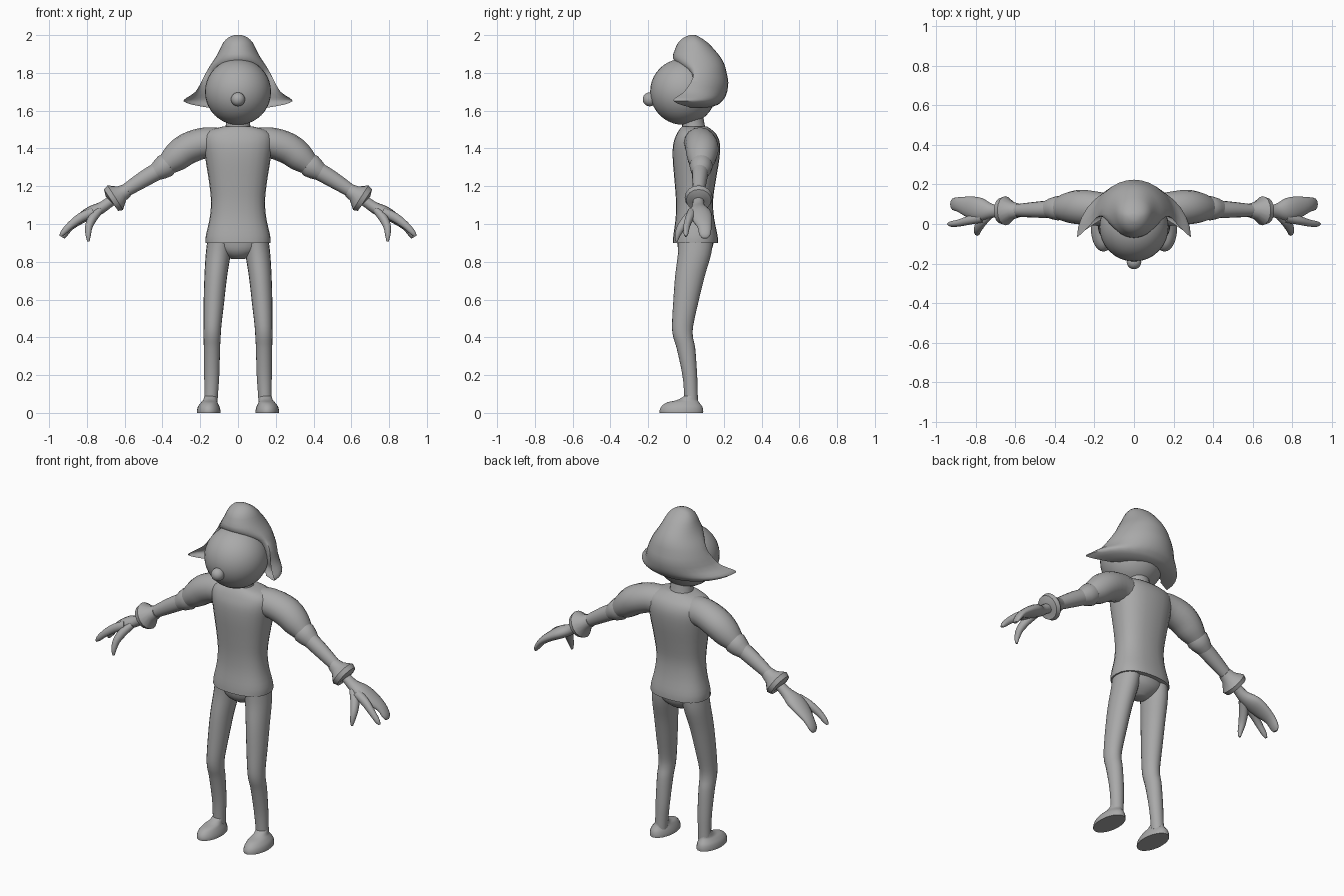
import bpy, bmesh, math
from mathutils import Vector

GREY = bpy.data.materials.new("plain grey")
GREY.diffuse_color = (0.4, 0.4, 0.4, 1)


def finish(obj, mirror=False, angle=50):
    obj.data.materials.append(GREY)
    bpy.ops.object.select_all(action='DESELECT')
    obj.select_set(True)
    bpy.context.view_layer.objects.active = obj
    bpy.ops.object.shade_smooth_by_angle(angle=math.radians(angle))
    if mirror:
        obj.modifiers.new("mirror", 'MIRROR')
    return obj


def smooth_rows(rows, n):
    """Catmull-Rom interpolation through rows of numbers."""
    out = []
    for i in range(len(rows) - 1):
        p0, p1 = rows[max(i - 1, 0)], rows[i]
        p2, p3 = rows[i + 1], rows[min(i + 2, len(rows) - 1)]
        for k in range(n):
            t = k / n
            out.append([0.5 * (2 * b + (c - a) * t + (2 * a - 5 * b + 4 * c - d) * t * t
                               + (3 * b - a - 3 * c + d) * t ** 3)
                        for a, b, c, d in zip(p0, p1, p2, p3)])
    return out + [list(rows[-1])]


def skin(name, rings, mirror=False, angle=50):
    """Bridge closed rings of points and cap both ends."""
    bm = bmesh.new()
    vs = [[bm.verts.new(p) for p in r] for r in rings]
    n = len(vs[0])
    for a, b in zip(vs, vs[1:]):
        for i in range(n):
            j = (i + 1) % n
            bm.faces.new((a[i], a[j], b[j], b[i]))
    bm.faces.new(vs[0][::-1])
    bm.faces.new(vs[-1])
    bmesh.ops.recalc_face_normals(bm, faces=bm.faces)
    me = bpy.data.meshes.new(name)
    bm.to_mesh(me)
    bm.free()
    obj = bpy.data.objects.new(name, me)
    bpy.context.collection.objects.link(obj)
    return finish(obj, mirror, angle)


def stack(name, rows, mirror=False, power=2.0, segs=24, n=3):
    """Horizontal oval rings: x, y, z, x radius, y radius."""
    rings = []
    for x, y, z, rx, ry in smooth_rows(rows, n):
        ring = []
        for k in range(segs):
            c, s = math.cos(k * math.tau / segs), math.sin(k * math.tau / segs)
            ring.append((x + rx * math.copysign(abs(c) ** (2 / power), c),
                         y + ry * math.copysign(abs(s) ** (2 / power), s), z))
        rings.append(ring)
    return skin(name, rings, mirror)


def limb(name, rows, segs=16, n=3):
    """Mirrored tube along a path: x, y, z, height radius, depth radius."""
    rows = smooth_rows(rows, n)
    pts = [Vector(r[:3]) for r in rows]
    rings = []
    for i, (p, r) in enumerate(zip(pts, rows)):
        t = (pts[min(i + 1, len(pts) - 1)] - pts[max(i - 1, 0)]).normalized()
        up = Vector((0, 1, 0)).cross(t).normalized()
        side = t.cross(up)
        rings.append([p + up * r[3] * math.cos(k * math.tau / segs)
                      + side * r[4] * math.sin(k * math.tau / segs) for k in range(segs)])
    return skin(name, rings, True)


def ball(name, loc, r, segs, rows):
    bpy.ops.mesh.primitive_uv_sphere_add(segments=segs, ring_count=rows, radius=r, location=loc)
    obj = bpy.context.object
    obj.name = name
    return finish(obj)


# Head, nose and neck
ball("head", (0, -0.015, 1.70), 0.175, 32, 20)
ball("nose", (0, -0.192, 1.66), 0.037, 20, 12)
stack("neck", [(0, .045, 1.47, .075, .07), (0, .04, 1.52, .065, .06), (0, .03, 1.58, .065, .06)])

# Swept cap: crescent rings of z, half width, tip y, back y, front y
cap_rows = [(1.618, .17, .02, .13, .07), (1.632, .245, -.03, .17, .075),
            (1.65, .288, -.065, .19, .08), (1.668, .272, -.055, .205, .08),
            (1.70, .225, -.01, .218, .07), (1.75, .196, .025, .224, .05),
            (1.80, .170, .045, .215, .02), (1.84, .147, .05, .205, -.04),
            (1.88, .12, .05, .185, -.07), (1.92, .098, .05, .153, -.06),
            (1.96, .078, .045, .115, -.042), (1.988, .05, .04, .075, -.01),
            (2.0, .018, .035, .05, .02)]
cap_rings = []
for z, w, tip, back, front in smooth_rows(cap_rows, 2):
    ring = []
    for k in range(32):
        a = k * math.tau / 32
        end = back if math.cos(a) > 0 else front
        ring.append((w * math.sin(a), tip + (end - tip) * abs(math.cos(a)), z))
    cap_rings.append(ring)
skin("cap", cap_rings, angle=60)

# Shirt with flared hem and sloping shoulders
stack("shirt", [(0, .05, .90, .172, .12), (0, .05, .94, .170, .117), (0, .047, 1.03, .150, .102),
                (0, .045, 1.12, .143, .098), (0, .048, 1.22, .153, .108), (0, .053, 1.34, .172, .123),
                (0, .056, 1.42, .185, .124), (0, .056, 1.47, .18, .108), (0, .05, 1.50, .14, .085),
                (0, .045, 1.517, .075, .065)], power=2.4)

# Sleeves, elbow bands, forearms and wrist cuffs
limb("puffed_sleeve", [(.08, .065, 1.42, .085, .08), (.17, .075, 1.43, .082, .085),
                       (.265, .085, 1.40, .083, .088), (.33, .083, 1.352, .076, .078),
                       (.375, .08, 1.315, .058, .06)])
limb("elbow_band", [(.36, .08, 1.325, .055, .055), (.385, .08, 1.308, .064, .062),
                    (.415, .078, 1.287, .055, .055), (.445, .075, 1.268, .042, .042)], n=1)
limb("forearm", [(.43, .075, 1.278, .046, .044), (.50, .072, 1.237, .043, .040),
                 (.62, .068, 1.16, .032, .030), (.70, .066, 1.10, .026, .028)])
limb("wrist_cuff", [(.585, .068, 1.18, .036, .036), (.615, .068, 1.162, .043, .045),
                    (.650, .067, 1.139, .077, .074), (.672, .067, 1.126, .068, .066),
                    (.676, .067, 1.122, .034, .034)], n=1)

# Hands: broad mitten, separate finger and thumb
limb("palm", [(.67, .066, 1.125, .026, .028), (.72, .066, 1.088, .030, .036),
              (.775, .073, 1.062, .034, .058), (.83, .085, 1.030, .028, .055),
              (.885, .098, .988, .020, .038), (.915, .10, .945, .014, .030),
              (.922, .10, .925, .006, .015)])
limb("finger", [(.77, .035, 1.062, .026, .028), (.83, .02, 1.035, .025, .023),
                (.885, .005, .995, .020, .018), (.925, 0, .955, .015, .014),
                (.94, 0, .935, .006, .006)])
limb("thumb", [(.735, .045, 1.07, .020, .024), (.77, .01, 1.03, .024, .026),
               (.79, -.025, .985, .020, .022), (.793, -.045, .94, .014, .015),
               (.792, -.05, .908, .006, .006)])

# Hips, legs and shoes
stack("hips", [(0, .05, .95, .15, .10), (0, .05, .91, .155, .098), (0, .048, .865, .125, .088),
               (0, .045, .835, .08, .065), (0, .045, .815, .035, .035)])
stack("leg", [(.095, .05, .92, .066, .092), (.105, .045, .84, .066, .088), (.118, .02, .72, .060, .078),
              (.128, -.002, .58, .054, .066), (.135, -.018, .46, .047, .056),
              (.137, -.015, .40, .045, .052), (.138, .0, .34, .043, .049),
              (.139, .02, .20, .040, .039), (.142, .026, .10, .036, .036),
              (.145, .028, .04, .036, .036)], True, segs=20)
stack("shoe", [(.155, -.024, 0, .063, .115), (.155, -.024, .015, .062, .115),
               (.155, -.022, .035, .056, .107), (.152, -.016, .055, .044, .086),
               (.148, .008, .068, .036, .055), (.145, .026, .09, .033, .034)], True)
